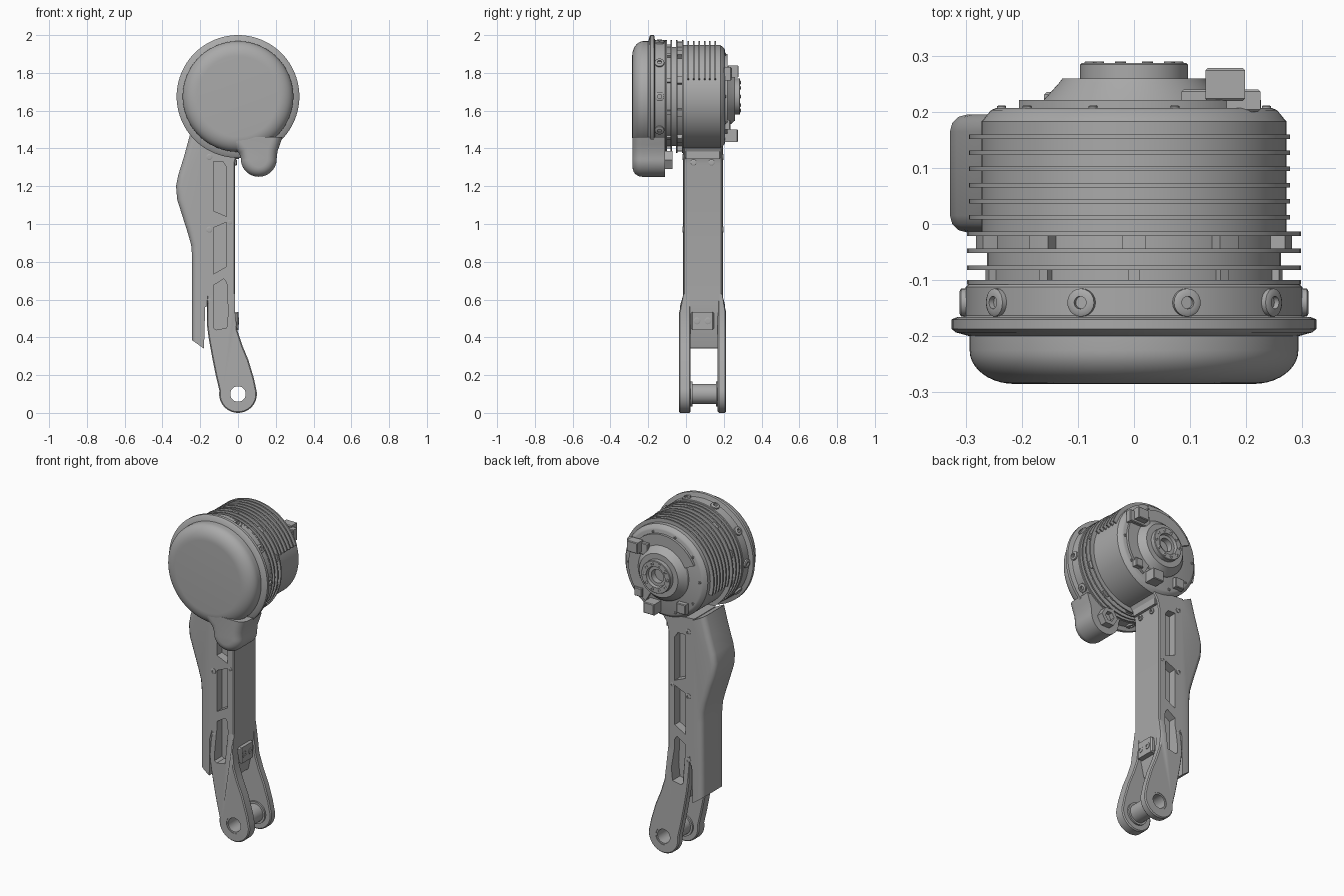
import bpy, bmesh, math
from mathutils import Vector, Matrix

if "Cube" in bpy.data.objects:
    bpy.data.objects.remove(bpy.data.objects["Cube"], do_unlink=True)

grey = bpy.data.materials.new("machined grey")
grey.use_nodes = True
grey.diffuse_color = (0.4, 0.4, 0.4, 1)
grey.node_tree.nodes["Principled BSDF"].inputs["Base Color"].default_value = (0.4, 0.4, 0.4, 1)

MOTOR = Vector((0, 0, 1.675))
KNEE = Vector((0, 0, 0.1))
parts = []


def finish(bm, name, origin=(0, 0, 0)):
    bmesh.ops.recalc_face_normals(bm, faces=bm.faces)
    me = bpy.data.meshes.new(name)
    bm.to_mesh(me)
    bm.free()
    me.materials.append(grey)
    ob = bpy.data.objects.new(name, me)
    ob.location = origin
    bpy.context.scene.collection.objects.link(ob)
    parts.append(ob)
    return ob


def lathe(name, profile, origin, start=0, sweep=360, steps=96, closed=False):
    """Turn a (y, radius) profile about the y axis."""
    bm = bmesh.new()
    c, s = math.cos(math.radians(start)), math.sin(math.radians(start))
    vs = [bm.verts.new((r * c, y, r * s)) for y, r in profile]
    es = [bm.edges.new(p) for p in zip(vs, vs[1:])]
    if closed:
        es.append(bm.edges.new((vs[-1], vs[0])))
    bmesh.ops.spin(bm, geom=vs + es, cent=(0, 0, 0), axis=(0, -1, 0),
                   angle=math.radians(sweep), steps=steps)
    bmesh.ops.remove_doubles(bm, verts=bm.verts, dist=1e-5)
    bmesh.ops.holes_fill(bm, edges=[e for e in bm.edges if e.is_boundary], sides=0)
    return finish(bm, name, origin)


def ring(name, y0, y1, r0, r1, origin, **kw):
    return lathe(name, [(y0, r0), (y1, r0), (y1, r1), (y0, r1)], origin, closed=True, **kw)


def prism(name, pts, y0, y1, bevel=0, pick=None, segments=1):
    """Extrude an (x, z) outline along y, bevelling the edges chosen by midpoint."""
    bm = bmesh.new()
    face = bm.faces.new([bm.verts.new((x, y0, z)) for x, z in pts])
    out = bmesh.ops.extrude_face_region(bm, geom=[face])["geom"]
    bmesh.ops.translate(bm, vec=(0, y1 - y0, 0), verts=[v for v in out if isinstance(v, bmesh.types.BMVert)])
    if bevel:
        edges = [e for e in bm.edges if abs(e.verts[0].co.y - e.verts[1].co.y) < 1e-6
                 and (not pick or pick((e.verts[0].co + e.verts[1].co) / 2))]
        bmesh.ops.bevel(bm, geom=edges, offset=bevel, segments=segments, affect='EDGES', profile=0.5)
    return finish(bm, name)


def box(name, x0, x1, y0, y1, z0, z1, bevel=0.004):
    return prism(name, [(x0, z0), (x1, z0), (x1, z1), (x0, z1)], y0, y1, bevel)


def arc(cx, cz, r, a0, a1, n=16):
    steps = [math.radians(a0 + (a1 - a0) * i / n) for i in range(n + 1)]
    return [(cx + r * math.cos(a), cz + r * math.sin(a)) for a in steps]


def cut(target, cutter):
    m = target.modifiers.new("cut", 'BOOLEAN')
    m.operation, m.solver, m.object = 'DIFFERENCE', 'EXACT', cutter
    bpy.context.view_layer.objects.active = target
    bpy.ops.object.modifier_apply(modifier=m.name)


def discard(ob):
    parts.remove(ob)
    bpy.data.objects.remove(ob, do_unlink=True)


def screw(name, pos, axis, r=0.016, h=0.008):
    """Cylinder head with a sunken socket, pointing along axis."""
    ob = lathe(name, [(-0.02, r), (h * 0.7, r), (h, r * 0.8), (h, r * 0.45), (0, r * 0.45), (0, 0)],
               pos, steps=20)
    ob.rotation_mode = 'QUATERNION'
    ob.rotation_quaternion = Vector((0, 1, 0)).rotation_difference(Vector(axis))


# Motor housing: domed cap, flange, screw band, finned core
dome = [(-0.285, 0)] + [(-0.225 - 0.06 * math.cos(a), 0.213 + 0.08 * math.sin(a))
                        for a in [math.radians(9 * i) for i in range(11)]]
lathe("motor_cap", dome + [(-0.2, 0.293), (-0.193, 0.318), (-0.187, 0.325), (-0.17, 0.325), (-0.166, 0.315),
      (-0.166, 0.305), (-0.163, 0.3), (-0.112, 0.3), (-0.108, 0.296), (-0.108, 0)], MOTOR)
lathe("motor_core", [(-0.11, 0), (-0.11, 0.262), (-0.02, 0.262), (-0.02, 0.272), (0.183, 0.272), (0.187, 0.268),
      (0.203, 0.255), (0.207, 0.245), (0.207, 0)], MOTOR)
for y in (-0.104, -0.078, -0.048, -0.017):
    ring("cooling_disc", y - 0.004, y + 0.004, 0.25, 0.298, MOTOR)
for i in range(6):
    y = 0.012 + i * 0.0287
    ring("cooling_fin", y - 0.004, y + 0.004, 0.26, 0.294, MOTOR, start=19, sweep=178)
for i in range(10):
    a = math.radians(36 * i)
    d = Vector((math.cos(a), 0, math.sin(a)))
    screw("band_screw", MOTOR + d * 0.301 + Vector((0, -0.14, 0)), d, 0.025, 0.01)
for i in range(10):
    ring("spacer_lug", -0.046, -0.019, 0.25, 0.29, MOTOR, start=36 * i + 14, sweep=8, steps=4)
    ring("lower_lug", -0.106, -0.08, 0.25, 0.275, MOTOR, start=36 * i + 16, sweep=4, steps=2)

# Cable lobe hanging from the cap
outline = [(-0.07, 1.46), (-0.06, 1.42), (-0.02, 1.398), (0.006, 1.375)] + arc(0.11, 1.345, 0.095, 178, 362, 24) + \
          [(0.209, 1.385), (0.222, 1.42), (0.235, 1.46)]
prism("cable_lobe", outline, -0.283, -0.112, 0.05, lambda m: m.y < -0.2 and m.z < 1.455, 6)
lathe("lobe_nut", [(-0.12, 0), (-0.12, 0.055), (-0.072, 0.055), (-0.072, 0.03), (-0.1, 0.03), (-0.1, 0)],
      (0.11, 0, 1.34), steps=6)

# Output side: plate, cone, bored hub and connectors
ring("back_plate", 0.2, 0.221, 0.1, 0.226, MOTOR, start=-60, sweep=215)
lathe("output_hub", [(0.2, 0.165), (0.22, 0.162), (0.252, 0.133), (0.259, 0.128), (0.259, 0.096), (0.284, 0.096),
      (0.287, 0.093), (0.287, 0.062), (0.27, 0.058), (0.27, 0.04), (0.235, 0.04), (0.235, 0)], MOTOR)
for i in range(10):
    a = math.radians(36 * i)
    d = Vector((math.cos(a), 0, math.sin(a)))
    screw("hub_screw", MOTOR + d * 0.078 + Vector((0, 0.286, 0)), (0, 1, 0), 0.01, 0.004)
    screw("rim_screw", MOTOR + d * 0.236 + Vector((0, 0.207, 0)), (0, 1, 0), 0.008, 0.004)
box("upper_connector_base", 0.085, 0.225, 0.2, 0.24, 1.76, 1.83)
box("upper_connector", 0.127, 0.198, 0.22, 0.278, 1.775, 1.84)
box("lower_connector", 0.02, 0.09, 0.2, 0.275, 1.435, 1.5)
box("side_tab", -0.16, -0.1, 0.2, 0.235, 1.47, 1.53)
box("outer_tab", 0.13, 0.18, 0.2, 0.235, 1.5, 1.55)

# Leg beam and the two fork plates
beam = prism("leg_beam", [(-0.19, 1.44), (-0.16, 1.33), (-0.16, 0.44), (-0.13, 0.345), (-0.05, 0.345),
             (-0.02, 0.48), (-0.016, 0.6), (-0.016, 1.32), (-0.005, 1.37), (0.03, 1.42)],
             -0.014, 0.192, 0.006, lambda m: 0.4 < m.z < 1.4)
fork_outline = [(-0.16, 0.63), (-0.165, 0.57), (-0.165, 0.47), (-0.156, 0.4), (-0.138, 0.3), (-0.118, 0.2)] + \
    arc(0, 0.1, 0.1, 170, 378, 28) + [(0.085, 0.18), (0.055, 0.28), (0.022, 0.36), (-0.004, 0.44),
                                      (-0.015, 0.53), (-0.016, 0.63)]
forks = []
for name, y0, y1 in (("front_fork", -0.037, 0.024), ("back_fork", 0.168, 0.213)):
    f = prism(name, fork_outline, y0, y1, 0.006, lambda m: m.z < 0.6)
    for v in f.data.vertices:
        if v.co.z > 0.6:
            v.co.y = min(max(v.co.y, -0.013), 0.191)
    forks.append(f)

# Lightening pockets on both faces, then the knee bore
pockets = ([(-0.13, 1.07), (-0.06, 1.04), (-0.06, 1.3), (-0.08, 1.33), (-0.13, 1.33)],
           [(-0.13, 0.735), (-0.06, 0.775), (-0.06, 1.01), (-0.13, 0.98)],
           [(-0.13, 0.45), (-0.115, 0.44), (-0.06, 0.45), (-0.052, 0.53), (-0.06, 0.69), (-0.075, 0.71), (-0.13, 0.675)])
for pts in pockets:
    for y0, y1 in ((-0.1, 0.035), (0.143, 0.3)):
        cutter = prism("pocket_cutter", pts, y0, y1)
        cut(beam, cutter)
        if pts is pockets[2]:
            cut(forks[0] if y0 < 0 else forks[1], cutter)
        discard(cutter)
bore = lathe("bore_cutter", [(-0.1, 0), (-0.1, 0.05), (0.3, 0.05), (0.3, 0)], KNEE, steps=48)
for f in forks:
    cut(f, bore)
discard(bore)
ring("knee_tube", -0.034, 0.21, 0.041, 0.054, KNEE, steps=48)
for y in (0.022, 0.158):
    ring("knee_collar", y, y + 0.012, 0.045, 0.066, KNEE, steps=48)

# Calf-side cover with chamfered outer edges
cover = [(-0.145, 1.4), (-0.17, 1.425), (-0.255, 1.47), (-0.285, 1.36), (-0.316, 1.26), (-0.328, 1.2), (-0.322, 1.13),
         (-0.3, 1.06), (-0.265, 0.95), (-0.248, 0.89), (-0.243, 0.83), (-0.243, 0.385), (-0.18, 0.34),
         (-0.174, 0.56), (-0.145, 0.57)]
prism("shin_cover", cover, -0.015, 0.195, 0.03, lambda m: m.x < -0.24 and m.z < 1.42, 3)
for z in (1.355, 0.97, 0.59):
    screw("cover_screw", (-0.152, -0.014, z), (0, -1, 0), 0.016, 0.005)
    screw("cover_screw", (-0.152, 0.194, z), (0, 1, 0), 0.016, 0.005)
for y, d in ((-0.013, -1), (0.191, 1)):
    screw("beam_pin", (-0.043, y, 1.01), (0, d, 0), 0.012, 0.003)

# Bump stop and top clamp on the inner face
box("bump_stop", -0.03, 0.002, 0.026, 0.148, 0.44, 0.535, 0.008)
box("top_clamp", -0.03, 0.005, -0.005, 0.182, 1.345, 1.395)
for y in (0.058, 0.116):
    screw("stop_screw", (0.002, y, 0.487), (1, 0, 0), 0.018, 0.004)
for y in (0.04, 0.135):
    screw("clamp_screw", (-0.012, y, 1.325), (1, 0, 0), 0.016, 0.006)

bpy.ops.object.select_all(action='DESELECT')
for ob in parts:
    ob.select_set(True)
bpy.context.view_layer.objects.active = parts[0]
bpy.ops.object.shade_smooth_by_angle(angle=math.radians(32))
